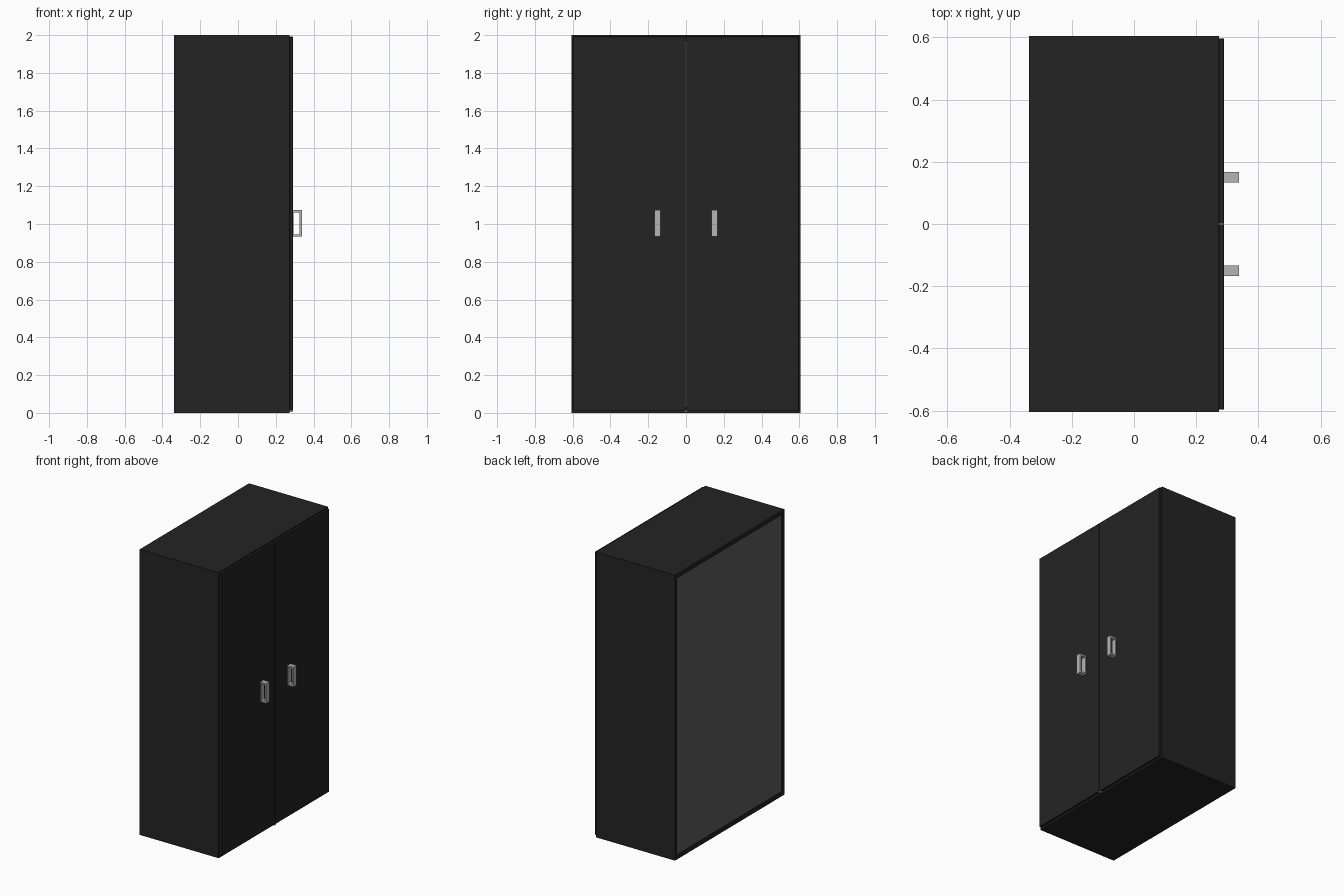
import bpy, bmesh

if "Cube" in bpy.data.objects:
    bpy.data.objects.remove(bpy.data.objects["Cube"])


def material(name, rgb):
    m = bpy.data.materials.new(name)
    m.diffuse_color = (*rgb, 1)
    m.use_nodes = True
    m.node_tree.nodes["Principled BSDF"].inputs["Base Color"].default_value = m.diffuse_color
    return m


BLACK = material("black_board", (0.0175, 0.0175, 0.0175))
GREY = material("grey_backing", (0.108, 0.108, 0.108))
METAL = material("brushed_metal", (0.46, 0.46, 0.46))


def box(name, lo, hi, mat, bevel=0.0):
    """Box between two corners, with an optional small chamfer."""
    bm = bmesh.new()
    bmesh.ops.create_cube(bm, size=1)
    for v in bm.verts:
        v.co = [hi[i] if v.co[i] > 0 else lo[i] for i in range(3)]
    me = bpy.data.meshes.new(name)
    bm.to_mesh(me)
    bm.free()
    me.materials.append(mat)
    ob = bpy.data.objects.new(name, me)
    bpy.context.collection.objects.link(ob)
    if bevel:
        b = ob.modifiers.new("bevel", 'BEVEL')
        b.width, b.segments = bevel, 1
    return ob


X0, X1, XD, XH = -0.338, 0.273, 0.290, 0.338   # back, carcass front, door front, handle front
Y, H = 0.605, 2.0
SIDE, BOARD = 0.02, 0.03

# Carcass boards
box("top_board", (X0, -Y, H - BOARD), (X1, Y, H), BLACK)
box("bottom_board", (X0, -Y, 0), (X1, Y, BOARD), BLACK)
for s, side in ((-1, "left"), (1, "right")):
    ys = sorted((s * Y, s * (Y - SIDE)))
    box(side + "_side_board", (X0, ys[0], BOARD), (X1, ys[1], H - BOARD), BLACK)

# Recessed back panel
box("back_panel", (X0 + 0.006, -Y + SIDE, BOARD), (X0 + 0.016, Y - SIDE, H - BOARD), GREY)

# Small catch at the foot of the door gap
box("door_catch", (X1, -0.008, 0.006), (XD - 0.001, 0.008, 0.012), METAL)

# Doors, each with an open bar handle
for s, side in ((-1, "left"), (1, "right")):
    ys = sorted((s * 0.002, s * 0.597))
    box(side + "_door", (X1, ys[0], 0.012), (XD, ys[1], 1.992), BLACK, 0.0015)
    ya, yb = sorted((s * 0.134, s * 0.167))
    zb, zt, t = 0.933, 1.073, 0.012
    box(side + "_handle_grip", (XH - t, ya, zb), (XH, yb, zt), METAL)
    box(side + "_handle_upper_post", (XD, ya, zt - t), (XH - t, yb, zt), METAL)
    box(side + "_handle_lower_post", (XD, ya, zb), (XH - t, yb, zb + t), METAL)
    box(side + "_handle_base", (XD, ya, zb + t), (XD + 0.004, yb, zt - t), METAL)
